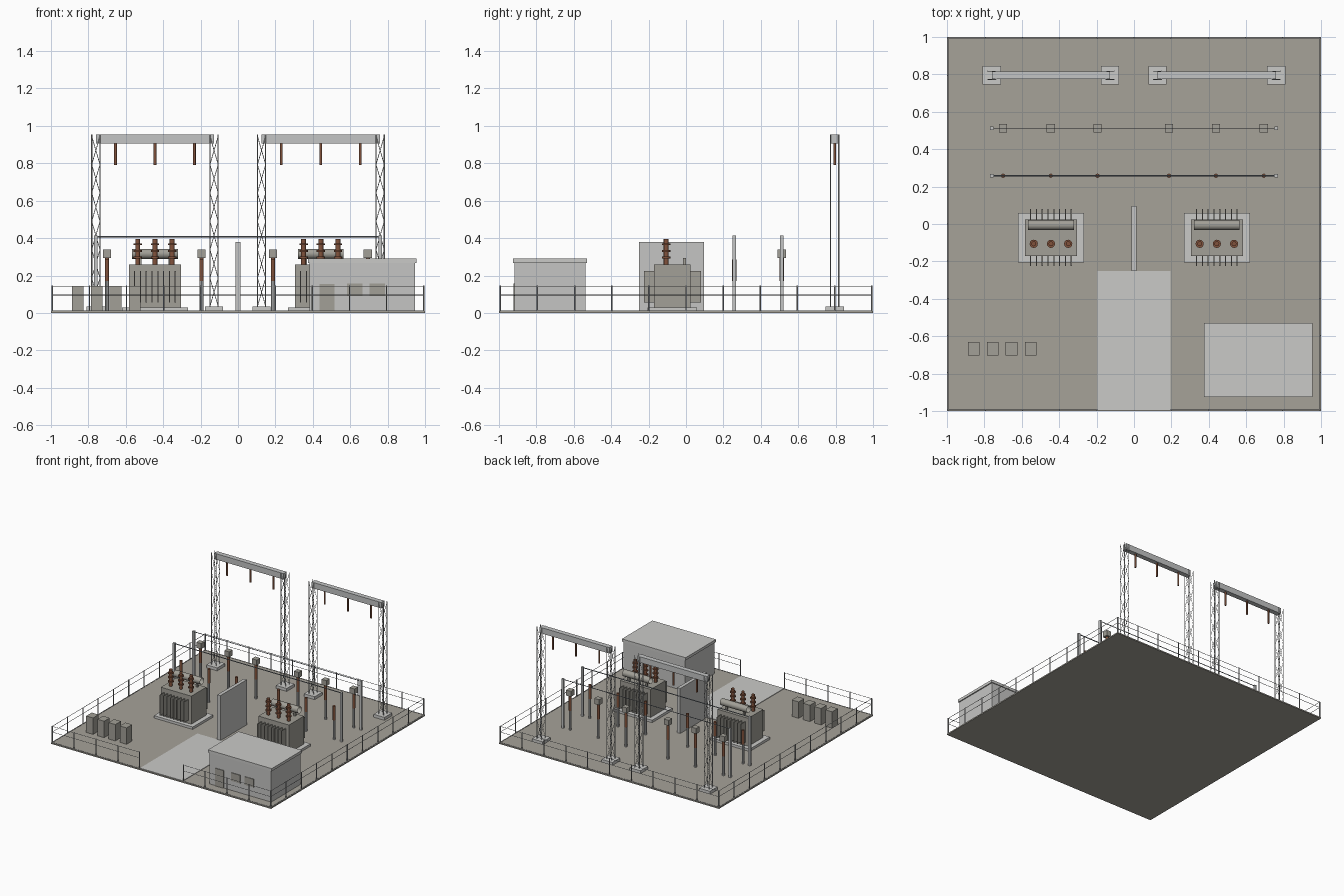
import bpy, bmesh, math
from mathutils import Vector, Matrix

if "Cube" in bpy.data.objects:
    bpy.data.objects.remove(bpy.data.objects["Cube"])


def material(name, rgb):
    m = bpy.data.materials.new(name)
    m.diffuse_color = (*rgb, 1)
    m.use_nodes = True
    m.node_tree.nodes["Principled BSDF"].inputs["Base Color"].default_value = m.diffuse_color
    return m


GRAVEL = material("gravel", (0.38, 0.362, 0.318))
CONCRETE = material("concrete", (0.59, 0.59, 0.575))
WALL = material("wall_grey", (0.56, 0.56, 0.55))
PAINT = material("equipment_paint", (0.36, 0.35, 0.31))
STEEL = material("galvanised_steel", (0.55, 0.56, 0.56))
FENCE = material("fence_grey", (0.36, 0.37, 0.38))
BROWN = material("brown_porcelain", (0.22, 0.085, 0.045))
BUS = material("busbar_metal", (0.22, 0.25, 0.29))


class Part:
    """Collects simple solids into one named object."""

    def __init__(self, name, mat):
        self.name, self.mat, self.bm = name, mat, bmesh.new()

    def box(self, x0, x1, y0, y1, z0, z1):
        m = Matrix.Translation(((x0 + x1) / 2, (y0 + y1) / 2, (z0 + z1) / 2))
        m = m @ Matrix.Diagonal((x1 - x0, y1 - y0, z1 - z0, 1))
        bmesh.ops.create_cube(self.bm, size=1, matrix=m)

    def rod(self, a, b, r, r2=None, n=6, caps=True):
        a, b = Vector(a), Vector(b)
        d = b - a
        m = Matrix.Translation((a + b) / 2) @ d.to_track_quat('Z', 'Y').to_matrix().to_4x4()
        bmesh.ops.create_cone(self.bm, cap_ends=caps, segments=n, radius1=r,
                              radius2=r if r2 is None else r2, depth=d.length, matrix=m)

    def done(self, smooth=False):
        me = bpy.data.meshes.new(self.name)
        self.bm.to_mesh(me)
        self.bm.free()
        me.materials.append(self.mat)
        ob = bpy.data.objects.new(self.name, me)
        bpy.context.collection.objects.link(ob)
        if smooth:
            bpy.ops.object.select_all(action='DESELECT')
            ob.select_set(True)
            bpy.context.view_layer.objects.active = ob
            bpy.ops.object.shade_smooth_by_angle(angle=math.radians(40))


def single_box(name, mat, *dims):
    p = Part(name, mat)
    p.box(*dims)
    p.done()


# Site ground, driveway and fire wall
single_box("ground", GRAVEL, -1, 1, -1, 1, 0, 0.01)
single_box("driveway", CONCRETE, -0.195, 0.195, -0.995, -0.25, 0.001, 0.014)
single_box("fire_wall", WALL, -0.014, 0.014, -0.25, 0.095, 0.001, 0.38)

# Perimeter fence with an opening at the driveway
fence = Part("fence", FENCE)
E = 0.993
for i in range(-5, 6):
    t = i / 5 * E
    spots = [(t, E), (E, t), (-E, t)]
    if i:
        spots.append((t, -E))
    for x, y in spots:
        fence.rod((x, y, 0.001), (x, y, 0.146), 0.004)
for z in (0.011, 0.096, 0.143):
    for a, b in (((-E, E), (E, E)), ((-E, -E), (-E, E)), ((E, -E), (E, E)),
                 ((-E, -E), (-0.198, -E)), ((0.198, -E), (E, -E))):
        fence.rod((*a, z), (*b, z), 0.0018)
fence.done()

# Control building
single_box("building_walls", WALL, 0.383, 0.945, -0.918, -0.537, 0.001, 0.27)
single_box("building_roof", CONCRETE, 0.375, 0.954, -0.925, -0.53, 0.268, 0.29)
single_box("building_door", PAINT, 0.435, 0.515, -0.923, -0.917, 0.01, 0.155)
windows = Part("building_windows", PAINT)
for x in (0.582, 0.704):
    windows.box(x, x + 0.083, -0.923, -0.917, 0.09, 0.157)
windows.done()

# Row of equipment cabinets
cabinets = Part("cabinets", PAINT)
for x in (-0.857, -0.756, -0.655, -0.552):
    cabinets.box(x - 0.031, x + 0.031, -0.702, -0.63, 0.001, 0.145)
cabinets.done()


def transformer(side, cx):
    cy = -0.073
    single_box(side + "_transformer_pad", CONCRETE, cx - 0.176, cx + 0.176, cy - 0.132, cy + 0.132, 0.001, 0.03)
    single_box(side + "_transformer_tank", PAINT, cx - 0.139, cx + 0.139, cy - 0.097, cy + 0.097, 0.03, 0.26)
    # Cooling fins front and back
    fins = Part(side + "_transformer_fins", PAINT)
    for i in range(8):
        x = cx + (i - 3.5) * 0.031
        for s in (-1, 1):
            y0, y1 = sorted((cy + s * 0.09, cy + s * 0.152))
            fins.box(x - 0.003, x + 0.003, y0, y1, 0.055, 0.225)
    fins.done()
    # Open-ended oil drum on two brackets
    drum = Part(side + "_oil_drum", PAINT)
    drum.rod((cx - 0.122, -0.006, 0.316), (cx + 0.122, -0.006, 0.316), 0.027, n=16, caps=False)
    drum.done(True)
    brackets = Part(side + "_drum_brackets", PAINT)
    for dx in (-0.08, 0.08):
        brackets.box(cx + dx - 0.007, cx + dx + 0.007, -0.016, 0.0, 0.255, 0.295)
    brackets.done()
    # Ribbed bushings
    bushings = Part(side + "_bushings", BROWN)
    for dx in (-0.092, 0, 0.092):
        x, y = cx + dx, -0.106
        bushings.rod((x, y, 0.255), (x, y, 0.395), 0.013, n=12)
        for z in (0.297, 0.332, 0.367):
            bushings.rod((x, y, z - 0.005), (x, y, z + 0.005), 0.022, n=12)
    bushings.done(True)


transformer("left", -0.444)
transformer("right", 0.443)

# Two switchgear rows with overhead busbars
for row, y, top, r in (("disconnect", 0.258, 0.285, 0.004), ("breaker", 0.512, 0.297, 0.003)):
    posts = Part(row + "_posts", STEEL)
    insul = Part(row + "_insulators", BROWN)
    for x in (-0.70, -0.445, -0.195, 0.187, 0.438, 0.694):
        posts.rod((x, y, 0.001), (x, y, 0.17), 0.010, n=8)
        insul.rod((x, y, 0.17), (x, y, top), 0.0115, n=10)
    for x in (-0.76, 0.76):
        posts.box(x - 0.009, x + 0.009, y - 0.009, y + 0.009, 0.001, 0.414)
    posts.done()
    insul.done(True)
    bar = Part(row + "_busbar", BUS)
    bar.rod((-0.76, y, 0.408), (0.76, y, 0.408), r)
    bar.done()

# Boxes on top of the breaker insulators
heads = Part("breaker_heads", PAINT)
for x in (-0.70, -0.445, -0.195, 0.187, 0.438, 0.694):
    heads.box(x - 0.022, x + 0.022, 0.49, 0.534, 0.295, 0.34)
heads.done()


def lattice_tower(name, cx, cy):
    single_box(name + "_footing", CONCRETE, cx - 0.049, cx + 0.049, cy - 0.05, cy + 0.05, 0.001, 0.034)
    t = Part(name, STEEL)
    h, panels = 0.022, 6
    dz = (0.945 - 0.035) / panels
    for s in (-h, h):
        for x in (-h, h):
            t.rod((cx + x, cy + s, 0.03), (cx + x, cy + s, 0.953), 0.003, n=4)
        # Crossed braces on the front and back
        for k in range(panels):
            z0 = 0.035 + k * dz
            for za, zb in ((z0, z0 + dz), (z0 + dz, z0)):
                t.rod((cx - h, cy + s, za), (cx + h, cy + s, zb), 0.0018, n=4)
    t.done()


# Gantries: two towers, a cross beam and hanging insulators
GY = 0.795
for side, x0, x1 in (("left", -0.760, -0.128), ("right", 0.126, 0.760)):
    lattice_tower(side + "_gantry_outer_tower", x0, GY)
    lattice_tower(side + "_gantry_inner_tower", x1, GY)
    single_box(side + "_gantry_beam", STEEL, x0, x1, GY - 0.02, GY + 0.02, 0.905, 0.953)
    hang = Part(side + "_hanging_insulators", BROWN)
    for k in (-1, 0, 1):
        x = (x0 + x1) / 2 + k * 0.211
        hang.rod((x, GY, 0.79), (x, GY, 0.907), 0.0075, n=10)
    hang.done(True)
